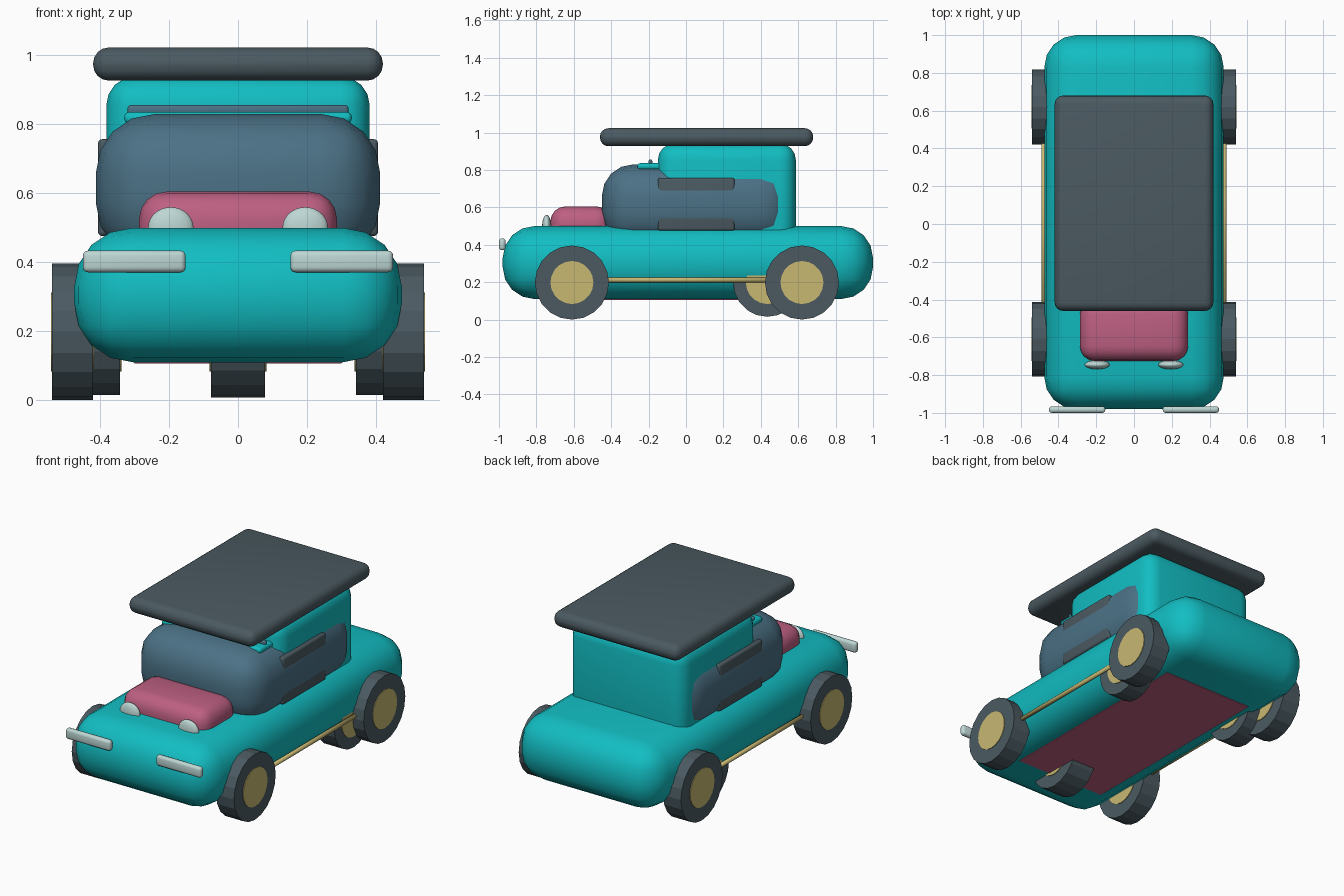
import bpy
import bmesh
import math
from mathutils import Matrix, Vector

if "Cube" in bpy.data.objects:
    bpy.data.objects.remove(bpy.data.objects["Cube"], do_unlink=True)


def material(name, rgb):
    mat = bpy.data.materials.new(name)
    mat.use_nodes = True
    mat.diffuse_color = (*rgb, 1)
    mat.node_tree.nodes["Principled BSDF"].inputs["Base Color"].default_value = (*rgb, 1)
    return mat


teal = material("teal_paint", (0.006, 0.51, 0.54))
slate = material("slate_rubber", (0.07, 0.102, 0.12))
glass = material("blue_glass", (0.07, 0.165, 0.235))
pink = material("pink_paint", (0.51, 0.115, 0.22))
khaki = material("khaki_metal", (0.58, 0.48, 0.17))
silver = material("pale_silver", (0.51, 0.68, 0.66))


def finish(name, bm, mat, smooth):
    bmesh.ops.recalc_face_normals(bm, faces=bm.faces)
    for face in bm.faces:
        face.smooth = smooth
    mesh = bpy.data.meshes.new(name)
    bm.to_mesh(mesh)
    bm.free()
    mesh.materials.append(mat)
    obj = bpy.data.objects.new(name, mesh)
    bpy.context.collection.objects.link(obj)
    return obj


def box(name, xs, ys, zs, mat, radius=0.0, segments=4):
    """Box between the given limits, with rounded edges."""
    bm = bmesh.new()
    bmesh.ops.create_cube(bm, size=1)
    spans = (xs, ys, zs)
    for v in bm.verts:
        v.co = Vector([(a + b) / 2 + c * (b - a) for (a, b), c in zip(spans, v.co)])
    if radius:
        bmesh.ops.bevel(bm, geom=bm.edges[:], offset=radius, segments=segments,
                        profile=0.5, affect='EDGES', clamp_overlap=True)
    return finish(name, bm, mat, radius > 0)


def cylinder(name, center, radius, length, axis, mat, sides, smooth=False):
    bm = bmesh.new()
    turn = Matrix.Rotation(math.pi / 2, 4, 'Y' if axis == 'X' else 'X')
    bmesh.ops.create_cone(bm, cap_ends=True, segments=sides, radius1=radius,
                          radius2=radius, depth=length,
                          matrix=Matrix.Translation(center) @ turn)
    return finish(name, bm, mat, smooth)


def wheel(name, x, y, radius, width):
    cylinder(name + "_tyre", (x, y, 0.198), radius, width, 'X', slate, 20)
    cylinder(name + "_hub", (x, y, 0.198), 0.115, width + 0.008, 'X', khaki, 20)


# Main body, cabin and canopy
box("lower_body", (-0.475, 0.475), (-0.98, 1.0), (0.11, 0.5), teal, 0.17)
box("floor_plate", (-0.3, 0.3), (-0.65, 0.65), (0.106, 0.114), pink)
box("window_shell", (-0.412, 0.412), (-0.45, 0.57), (0.4, 0.83), glass, 0.17)
box("upper_cabin", (-0.382, 0.382), (-0.15, 0.587), (0.3, 0.94), teal, 0.085)
box("roof_canopy", (-0.42, 0.42), (-0.46, 0.68), (0.927, 1.023), slate, 0.045)
box("hood", (-0.287, 0.287), (-0.725, -0.4), (0.4, 0.605), pink, 0.08)

# Brow above the windscreen
box("brow", (-0.33, 0.33), (-0.26, -0.1), (0.802, 0.836), teal, 0.015)
box("brow_strip", (-0.32, 0.32), (-0.2, -0.18), (0.826, 0.856), glass, 0.008, 2)

# Wheel in the middle of the front
wheel("front_center", 0, -0.61, 0.19, 0.156)

for side, s in (("left", 1), ("right", -1)):
    def span(a, b):
        return tuple(sorted((s * a, s * b)))

    # Road wheels and the inner rear pair
    wheel(side + "_front", s * 0.48, -0.61, 0.198, 0.118)
    wheel(side + "_rear", s * 0.48, 0.62, 0.198, 0.118)
    wheel(side + "_inner_rear", s * 0.402, 0.435, 0.183, 0.12)

    # Sill rail and window frame
    cylinder(side + "_sill_rail", (s * 0.477, 0, 0.212), 0.013, 1.2, 'Y', khaki, 12, True)
    box(side + "_window_frame", span(0.34, 0.406), (-0.15, 0.26),
        (0.476, 0.757), slate, 0.012, 3)

    # Bumper bar and headlight
    box(side + "_bumper", span(0.152, 0.45), (-1.0, -0.965), (0.371, 0.434), silver, 0.015, 3)
    bm = bmesh.new()
    bmesh.ops.create_uvsphere(
        bm, u_segments=24, v_segments=14, radius=1,
        matrix=Matrix.Translation((s * 0.195, -0.745, 0.5)) @ Matrix.Diagonal((0.066, 0.024, 0.06, 1)))
    finish(side + "_headlight", bm, silver, True)
